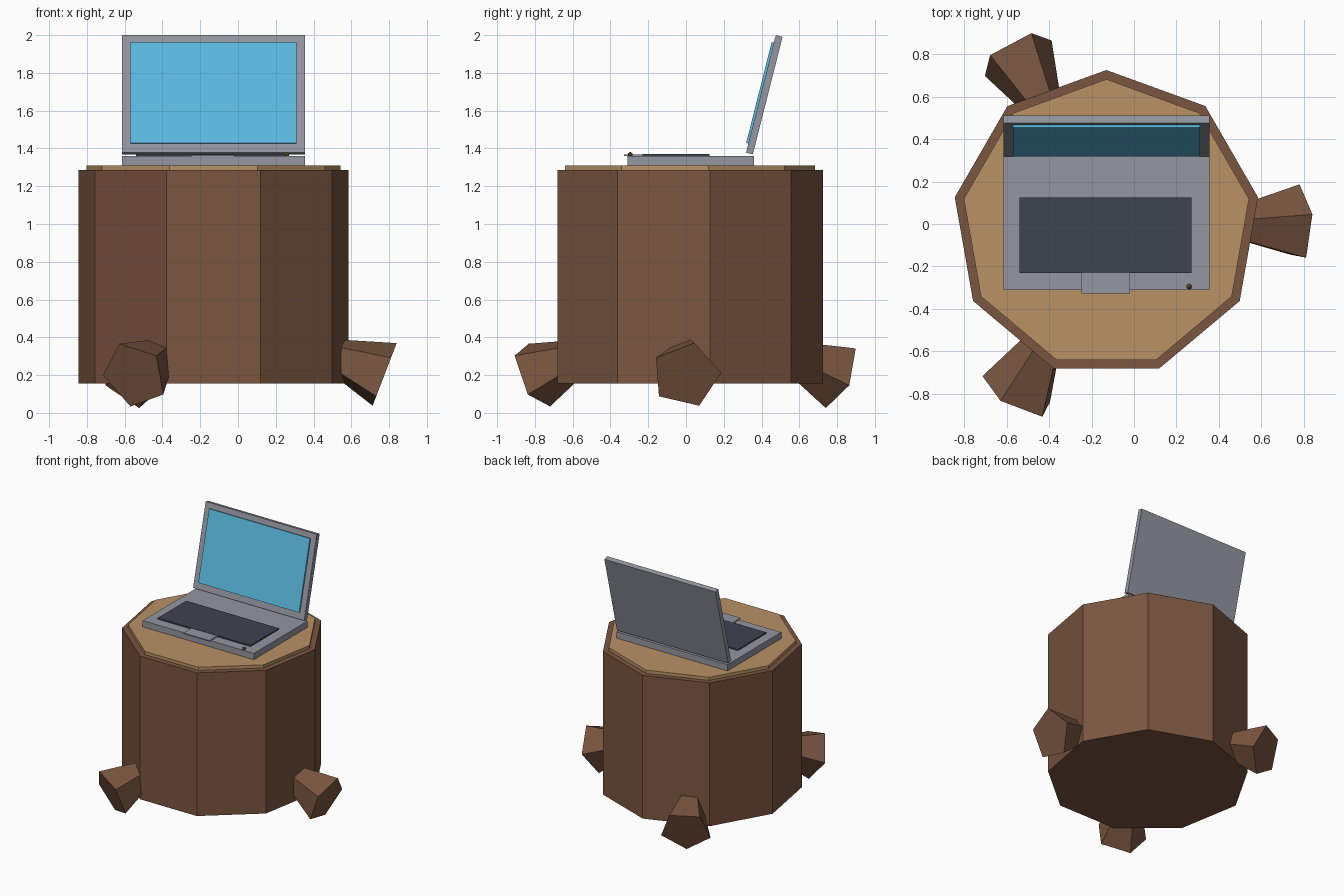
import bpy, bmesh, math
from mathutils import Matrix, Vector

if "Cube" in bpy.data.objects:
    bpy.data.objects.remove(bpy.data.objects["Cube"], do_unlink=True)

CX = -0.13  # shared centre line of stump and laptop


def material(name, hex_code):
    srgb = [int(hex_code[i:i + 2], 16) / 255 for i in (0, 2, 4)]
    color = [((c + 0.055) / 1.055) ** 2.4 for c in srgb] + [1]
    mat = bpy.data.materials.new(name)
    mat.use_nodes = True
    mat.diffuse_color = color
    mat.node_tree.nodes["Principled BSDF"].inputs["Base Color"].default_value = color
    return mat


bark = material("bark brown", "7a5640")
red_bark = material("reddish bark", "78503f")
wood = material("cut wood", "ba9265")
grey = material("case grey", "9497a1")
dark = material("keyboard charcoal", "3e434f")
blue = material("screen blue", "5cbbe2")
bronze = material("bronze", "8a643c")


def add_object(name, bm, *mats):
    mesh = bpy.data.meshes.new(name)
    bmesh.ops.recalc_face_normals(bm, faces=bm.faces)
    bm.to_mesh(mesh)
    bm.free()
    for mat in mats:
        mesh.materials.append(mat)
    obj = bpy.data.objects.new(name, mesh)
    bpy.context.collection.objects.link(obj)
    return obj


def box(name, low, high, mat):
    low, high = Vector(low), Vector(high)
    bm = bmesh.new()
    bmesh.ops.create_cube(bm, size=1)
    for v in bm.verts:
        v.co = (low + high) / 2 + v.co * (high - low)
    return add_object(name, bm, mat)


def loft(rings):
    """Closed solid between two rings of points."""
    bm = bmesh.new()
    a, b = [[bm.verts.new(p) for p in ring] for ring in rings]
    n = len(a)
    for i in range(n):
        bm.faces.new((a[i], a[(i + 1) % n], b[(i + 1) % n], b[i]))
    bm.faces.new(a)
    bm.faces.new(b)
    return bm


def nonagon(radius, z):
    angles = [math.radians(90 + 40 * i) for i in range(9)]
    return [(CX + radius * math.cos(t), radius * math.sin(t), z) for t in angles]


# Stump trunk, with two redder sides
bm = loft([nonagon(0.725, 0.155), nonagon(0.725, 1.285)])
bm.normal_update()
for f in bm.faces:
    c = f.calc_center_median()
    side = round(math.degrees(math.atan2(c.y, c.x - CX))) % 360
    if len(f.verts) == 4 and side in (150, 230):
        f.material_index = 1
add_object("stump_trunk", bm, bark, red_bark)

# Cut top of the stump
add_object("stump_top", loft([nonagon(0.682, 1.28), nonagon(0.682, 1.31)]), wood)


# Five-sided roots, flaring outward and down
def root(name, azimuth, roll):
    a, tilt = math.radians(azimuth), math.radians(21)
    out = Vector((math.cos(a), math.sin(a), 0))
    side = Vector((-math.sin(a), math.cos(a), 0))
    axis = out * math.cos(tilt) - Vector((0, 0, math.sin(tilt)))
    up = out * math.sin(tilt) + Vector((0, 0, math.cos(tilt)))
    tip = Vector((CX, 0, 0.2)) + out * 0.905
    rings = []
    for back, radius in ((0.36, 0.07), (0, 0.187)):
        angles = [math.radians(roll + 72 * i) for i in range(5)]
        rings.append([tip - axis * back + radius * (side * math.cos(t) + up * math.sin(t))
                      for t in angles])
    add_object(name, loft(rings), bark)


root("left_root", 0, 4)
root("back_root", 118, -90)
root("front_root", 242.5, 36)

# Laptop base, keyboard and touchpad
box("laptop_base", (-0.615, -0.31, 1.308), (0.355, 0.36, 1.36), grey)
box("keyboard", (-0.54, -0.23, 1.355), (0.27, 0.125, 1.37), dark)
box("touchpad", (-0.247, -0.328, 1.36), (-0.02, -0.23, 1.368), grey)

# Small round button
bm = bmesh.new()
bmesh.ops.create_icosphere(bm, subdivisions=1, radius=0.014,
                           matrix=Matrix.Translation((0.26, -0.295, 1.368)))
add_object("power_button", bm, bronze)

# Lid and screen, leaning back on the hinge line
lid = box("laptop_lid", (-0.615, 0, 0), (0.355, 0.037, 0.6415), grey)
screen = box("screen", (-0.57, -0.012, 0.05), (0.31, 0.005, 0.6), blue)
lean = Matrix.Translation((0, 0.318, 1.378)) @ Matrix.Rotation(math.radians(-14.2), 4, "X")
for part in (lid, screen):
    part.data.transform(lean)
